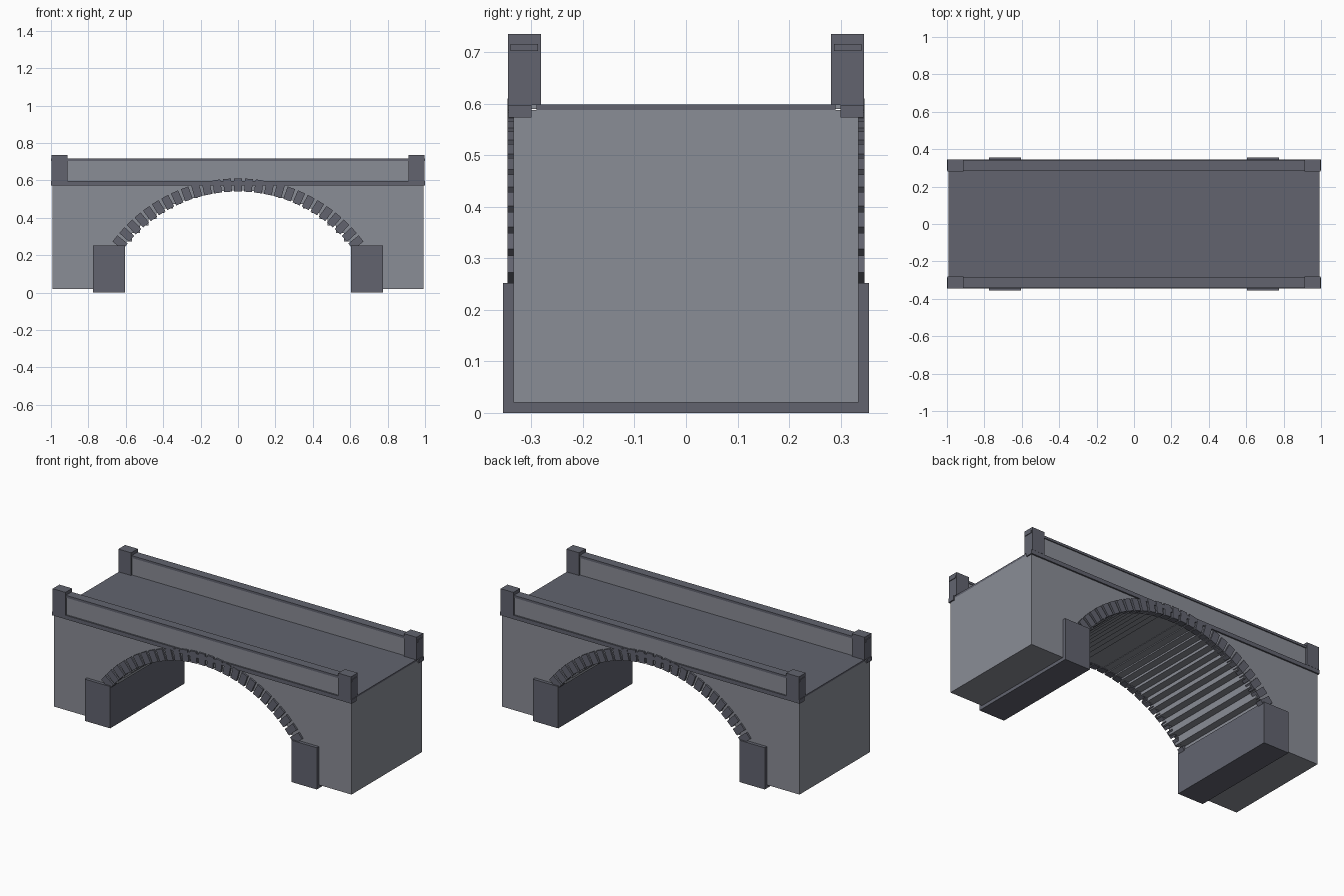
import bpy, bmesh, math
from mathutils import Matrix, Vector

if "Cube" in bpy.data.objects:
    bpy.data.objects.remove(bpy.data.objects["Cube"])


def material(name, rgb):
    m = bpy.data.materials.new(name)
    m.diffuse_color = (*rgb, 1)
    m.use_nodes = True
    m.node_tree.nodes["Principled BSDF"].inputs["Base Color"].default_value = m.diffuse_color
    return m


LIGHT = material("light stone", (0.255, 0.266, 0.306))
DARK = material("dark stone", (0.122, 0.127, 0.159))


def finish(name, bm, mat):
    bmesh.ops.recalc_face_normals(bm, faces=bm.faces)
    me = bpy.data.meshes.new(name)
    bm.to_mesh(me)
    bm.free()
    me.materials.append(mat)
    ob = bpy.data.objects.new(name, me)
    bpy.context.collection.objects.link(ob)
    return ob


def add_box(bm, lo, hi, mat=Matrix()):
    lo, hi = Vector(lo), Vector(hi)
    size = hi - lo
    m = mat @ Matrix.Translation((lo + hi) / 2) @ Matrix.Diagonal((*size, 1))
    bmesh.ops.create_cube(bm, size=1, matrix=m)


def box(name, lo, hi, mat):
    bm = bmesh.new()
    add_box(bm, lo, hi)
    return finish(name, bm, mat)


# Arch circle shared by the wall and the arch stones
CZ, R_IN, R_OUT = -0.225, 0.765, 0.835
SPAN = 0.61

# Wall body: profile with a stepped arch underside, extruded through the depth
steps = 28
w = 2 * SPAN / steps
profile = [(-0.993, 0.02), (-0.993, 0.588), (0.993, 0.588), (0.993, 0.02), (SPAN, 0.02)]
for i in range(steps):
    x1 = SPAN - i * w
    z = CZ + math.sqrt((R_IN + 0.005) ** 2 - (x1 - w / 2) ** 2)
    profile += [(x1, z), (x1 - w, z)]
profile.append((-SPAN, 0.02))
bm = bmesh.new()
face = bm.faces.new([bm.verts.new((x, -0.335, z)) for x, z in profile])
ext = bmesh.ops.extrude_face_region(bm, geom=[face])
bmesh.ops.translate(bm, vec=(0, 0.67, 0),
                    verts=[v for v in ext["geom"] if isinstance(v, bmesh.types.BMVert)])
finish("wall_body", bm, LIGHT)

# Deck
box("deck", (-0.993, -0.29, 0.585), (0.993, 0.29, 0.598), DARK)

# Piers under the arch ends
for s, side in ((-1, "left"), (1, "right")):
    xs = sorted((s * 0.605, s * 0.775))
    box(side + "_pier", (xs[0], -0.355, 0), (xs[1], 0.355, 0.252), DARK)

for s, side in ((-1, "front"), (1, "back")):
    def strip(name, x0, x1, y0, y1, z0, z1, mat):
        ys = sorted((s * y0, s * y1))
        box(side + "_" + name, (x0, ys[0], z0), (x1, ys[1], z1), mat)

    # Arch stones on the wall face
    bm = bmesh.new()
    count = 27
    ys = sorted((s * 0.305, s * 0.346))
    for i in range(count):
        a = math.radians(-52 + 104 * i / (count - 1))
        m = Matrix.Translation((0, 0, CZ)) @ Matrix.Rotation(a, 4, 'Y')
        add_box(bm, (-0.021, ys[0], R_IN), (0.021, ys[1], R_OUT), m)
    finish(side + "_arch_stones", bm, DARK)

    # String course, parapet, coping and end posts
    strip("string_course", -1, 1, 0.30, 0.344, 0.573, 0.597, DARK)
    strip("parapet", -0.99, 0.99, 0.29, 0.335, 0.59, 0.705, LIGHT)
    strip("coping", -1, 1, 0.287, 0.341, 0.702, 0.716, DARK)
    for x0, x1, end in ((-0.996, -0.911, "left"), (0.911, 0.996, "right")):
        strip(end + "_post", x0, x1, 0.281, 0.345, 0.597, 0.735, DARK)
